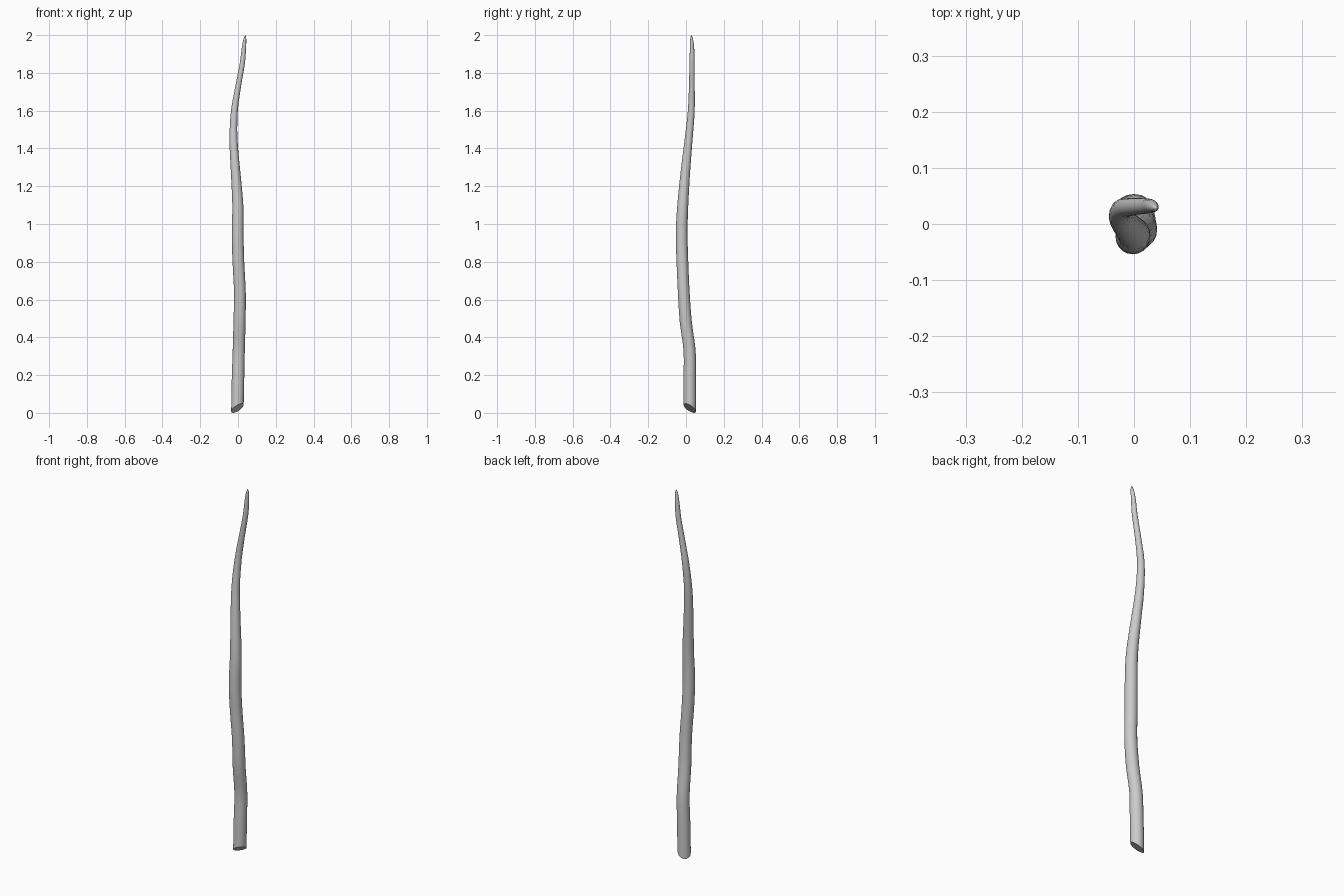
import bpy, bmesh, math
from mathutils import Vector

if "Cube" in bpy.data.objects:
    bpy.data.objects.remove(bpy.data.objects["Cube"])

# Centre line and thickness: z, x, y, radius
STATIONS = [
    (0.025, -0.003, 0.020, 0.033),
    (0.18, 0.000, 0.020, 0.033),
    (0.33, 0.004, 0.019, 0.032),
    (0.48, 0.008, -0.001, 0.032),
    (0.64, 0.010, -0.012, 0.031),
    (0.80, 0.002, -0.019, 0.031),
    (0.95, -0.002, -0.023, 0.031),
    (1.10, -0.001, -0.017, 0.029),
    (1.28, -0.013, -0.003, 0.025),
    (1.45, -0.024, 0.014, 0.021),
    (1.60, -0.019, 0.028, 0.018),
    (1.74, 0.003, 0.031, 0.015),
    (1.85, 0.023, 0.032, 0.0135),
    (1.93, 0.031, 0.032, 0.0115),
    (1.975, 0.036, 0.030, 0.008),
    (1.993, 0.038, 0.029, 0.004),
]
SIDES, STEPS = 20, 3


def spline(a, b, c, d, t):
    # Cubic through b and c with tangents allowing for uneven spacing in z
    h = c[0] - b[0]
    out = [b[0] + h * t]
    for i in (1, 2, 3):
        m0 = (c[i] - a[i]) / (c[0] - a[0]) * h
        m1 = (d[i] - b[i]) / (d[0] - b[0]) * h
        out.append((2*t**3 - 3*t**2 + 1) * b[i] + (t**3 - 2*t**2 + t) * m0
                   + (3*t**2 - 2*t**3) * c[i] + (t**3 - t**2) * m1)
    return out


# Smooth list of sections
sections = []
n = len(STATIONS)
for i in range(n - 1):
    a, b, c, d = (STATIONS[max(0, min(n - 1, i + k))] for k in (-1, 0, 1, 2))
    sections += [spline(a, b, c, d, s / STEPS) for s in range(STEPS)]
sections.append(STATIONS[-1])

# Wavy tapered stick
bm = bmesh.new()
rings = []
for k, (z, x, y, r) in enumerate(sections):
    ring = []
    for s in range(SIDES):
        ang = 2 * math.pi * s / SIDES
        dx, dy = r * math.cos(ang), r * math.sin(ang)
        tilt = 0.53 * (dx - dy) if k == 0 else 0  # slanted cut at the foot
        ring.append(bm.verts.new((x + dx, y + dy, z + tilt)))
    rings.append(ring)
for lo, hi in zip(rings, rings[1:]):
    for s in range(SIDES):
        t = (s + 1) % SIDES
        bm.faces.new((lo[s], lo[t], hi[t], hi[s]))
bm.faces.new(rings[0][::-1])

# Rounded tip
tip = bm.verts.new(Vector((0.038, 0.029, 2.0)))
for s in range(SIDES):
    bm.faces.new((rings[-1][s], rings[-1][(s + 1) % SIDES], tip))

bmesh.ops.recalc_face_normals(bm, faces=bm.faces)
mesh = bpy.data.meshes.new("wavy_stick")
bm.to_mesh(mesh)
bm.free()
stick = bpy.data.objects.new("wavy_stick", mesh)
bpy.context.collection.objects.link(stick)
bpy.context.view_layer.objects.active = stick
stick.select_set(True)
bpy.ops.object.shade_smooth_by_angle(angle=math.radians(40))
